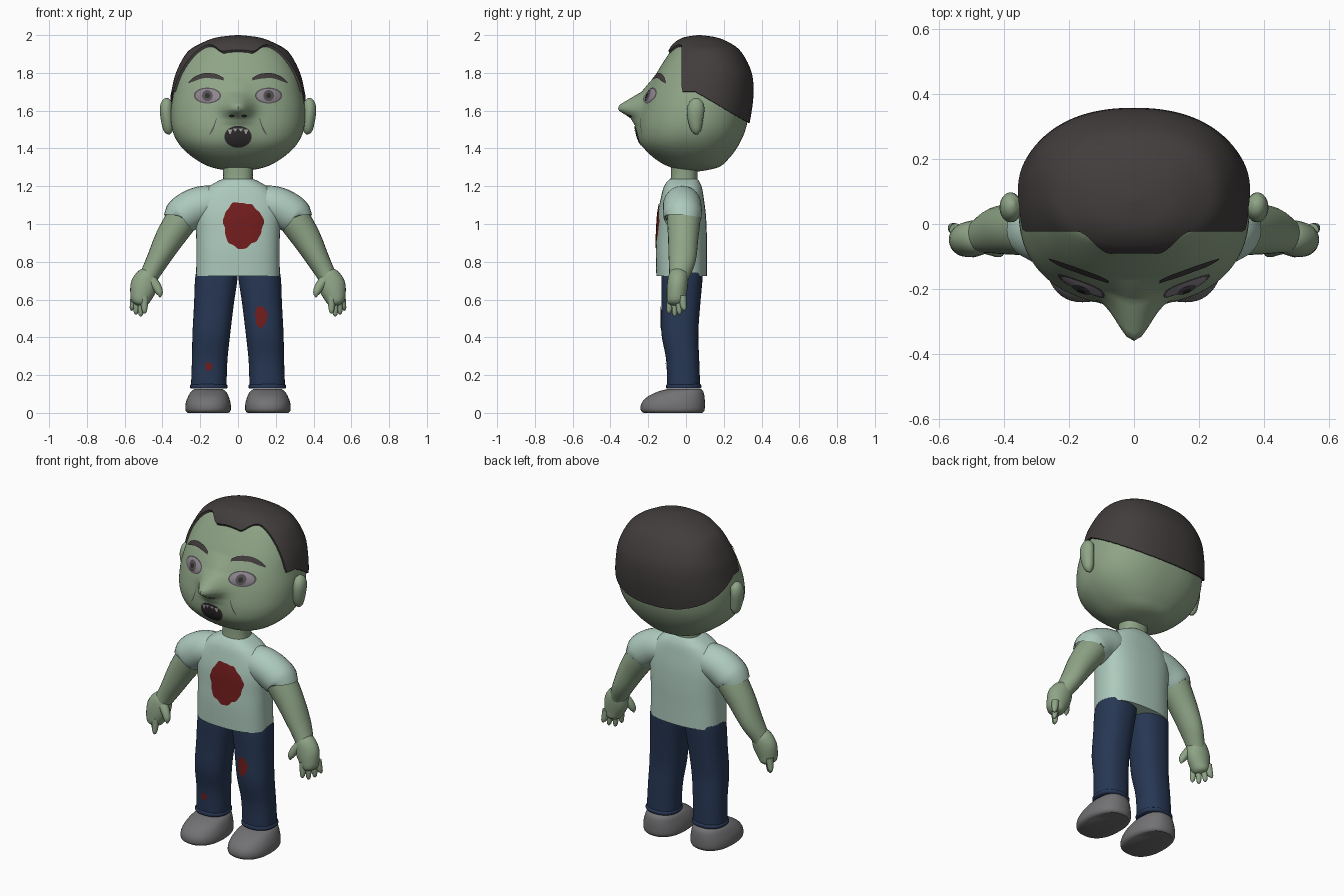
import bpy, bmesh, math
from mathutils import Vector
from mathutils.bvhtree import BVHTree

if "Cube" in bpy.data.objects:
    bpy.data.objects.remove(bpy.data.objects["Cube"])


def mat(name, r, g, b):
    m = bpy.data.materials.new(name)
    m.diffuse_color = (r, g, b, 1)
    m.use_nodes = True
    m.node_tree.nodes["Principled BSDF"].inputs["Base Color"].default_value = m.diffuse_color
    return m


SKIN = mat("green skin", .275, .376, .242)
SHIRT = mat("pale mint cloth", .42, .59, .51)
HAIR = mat("dark brown hair", .055, .047, .047)
DENIM = mat("navy denim", .020, .038, .088)
SHOE = mat("grey leather", .17, .165, .172)
BLOOD = mat("dark red stain", .17, .012, .012)
EYE = mat("dull eye white", .27, .24, .27)
IRIS = mat("iris grey", .09, .08, .09)
DARK = mat("near black", .03, .026, .027)
TOOTH = mat("tooth grey", .42, .42, .40)


def make(name, rows, material, closed=True, caps=True, front=False):
    """Skin a grid of vertex rows; returns a BVH tree for projecting plates."""
    bm = bmesh.new()
    vs = [[bm.verts.new(p) for p in r] for r in rows]
    n = len(rows[0])
    for a, b in zip(vs, vs[1:]):
        for i in range(n if closed else n - 1):
            j = (i + 1) % n
            bm.faces.new((a[i], a[j], b[j], b[i]))
    if caps:
        bm.faces.new(vs[0][::-1])
        bm.faces.new(vs[-1])
    bmesh.ops.remove_doubles(bm, verts=bm.verts, dist=1e-5)
    bm.normal_update()
    if front:
        bmesh.ops.reverse_faces(bm, faces=[f for f in bm.faces if f.normal.y > 0])
    else:
        bmesh.ops.recalc_face_normals(bm, faces=bm.faces)
    me = bpy.data.meshes.new(name)
    tree = BVHTree.FromBMesh(bm)
    bm.to_mesh(me)
    bm.free()
    ob = bpy.data.objects.new(name, me)
    bpy.context.collection.objects.link(ob)
    me.materials.append(material)
    bpy.ops.object.select_all(action='DESELECT')
    ob.select_set(True)
    bpy.context.view_layer.objects.active = ob
    bpy.ops.object.shade_smooth_by_angle(angle=math.radians(45))
    return tree


def spline(t, u):
    """Catmull-Rom sample of table t at u in 0..1."""
    f = u * (len(t) - 1)
    i = min(int(f), len(t) - 2)
    f -= i
    p = [t[max(0, min(len(t) - 1, i + k))] for k in (-1, 0, 1, 2)]
    return [.5 * (2 * b + (c - a) * f + (2 * a - 5 * b + 4 * c - d) * f * f
                  + (3 * b - a - 3 * c + d) * f ** 3) for a, b, c, d in zip(*p)]


def section(t, u, th, n=2.3):
    """Point on a body given by sections (z, centre x, half width, y front, y back)."""
    z, cx, hw, yf, yb = spline(t, u)
    c, s = math.cos(th), math.sin(th)
    e = 2 / n
    return Vector((cx + hw * math.copysign(abs(c) ** e, c),
                   (yf + yb) / 2 + (yb - yf) / 2 * math.copysign(abs(s) ** e, s), z))


def body(name, t, material, rings=24, n=2.3, seg=48):
    return make(name, [[section(t, i / rings, 2 * math.pi * j / seg, n) for j in range(seg)]
                       for i in range(rings + 1)], material)


def tube(name, pts, material, rings=14, seg=24):
    """Tube through points (x, y, z, radius in the x-z plane, radius along y)."""
    rows = []
    for i in range(rings + 1):
        u = i / rings
        p = spline(pts, u)
        d = Vector(spline(pts, min(1, u + .02))[:3]) - Vector(spline(pts, max(0, u - .02))[:3])
        side = d.cross(Vector((0, 1, 0))).normalized()
        up = side.cross(d).normalized()
        rows.append([Vector(p[:3]) + side * max(p[3], .001) * math.cos(a) + up * max(p[4], .001) * math.sin(a)
                     for a in (2 * math.pi * j / seg for j in range(seg))])
    make(name, rows, material)


def plate(name, tree, f, material, off=.004, ns=7, nt=32, dome=0):
    """Thin sheet laid on the front of a surface; f(s, t) gives (x, z)."""
    rows = []
    for i in range(ns + 1):
        row = []
        for j in range(nt + 1):
            x, z = f(i / ns, j / nt)
            hit = tree.ray_cast(Vector((x, -2, z)), Vector((0, 1, 0)))[0]
            row.append((x, (hit.y if hit else 0) - off - dome * (1 - (i / ns) ** 2), z))
        rows.append(row)
    make(name, rows, material, closed=False, caps=False, front=True)


def disc(cx, cz, rx, rz, wob=0):
    def f(s, t):
        a = 2 * math.pi * t
        k = s * (1 + wob * (math.sin(3 * a + 1) + .7 * math.sin(7 * a) + .4 * math.sin(13 * a)))
        return cx + rx * k * math.cos(a), cz + rz * k * math.sin(a)
    return f


def band(pts, side=1):
    """Tapered strip along points (x, z, half thickness)."""
    def f(s, t):
        x, z, w = spline(pts, t)
        return side * x, z + w * (2 * s - 1)
    return f


# Head with a pointed nose
HEAD = [(1.988, 0, 0, .07, .07), (1.975, 0, .11, -.01, .16), (1.945, 0, .19, -.06, .23),
        (1.90, 0, .26, -.092, .285), (1.80, 0, .315, -.155, .335), (1.70, 0, .34, -.205, .345),
        (1.60, 0, .355, -.235, .335), (1.50, 0, .348, -.25, .315), (1.42, 0, .31, -.235, .28),
        (1.35, 0, .235, -.17, .23), (1.30, 0, .14, -.08, .17), (1.275, 0, 0, .05, .05)]
NOSE = [(1.78, 0), (1.70, .03), (1.63, .125), (1.605, .128), (1.56, .05), (1.52, .02), (1.40, 0)]


def head(u, th):
    p = section(HEAD, u, th)
    if p.y < 0:
        for (z1, a1), (z0, a0) in zip(NOSE, NOSE[1:]):
            if z0 <= p.z <= z1:
                p.y -= (a0 + (a1 - a0) * (p.z - z0) / (z1 - z0)) * math.exp(-(p.x / .07) ** 2)
                break
    return p


SEG = 144
ANG = [2 * math.pi * j / SEG for j in range(SEG)]
face = make("head", [[head(i / 110, a) for a in ANG] for i in range(111)], SKIN)


# Hair cap: shell over the head cut along the hairline
def hairy(p):
    k = max(0, min(1, (abs(p.x) - .07) / .1))
    front = -.085 + .065 * k * k * (3 - 2 * k)
    low = 1.70 if p.y < .05 else 1.70 - .585 * (p.y - .05)
    return p.y > front and p.z > low


edge = []
for a in ANG:
    u = 0
    while hairy(head(u, a)):
        u += .002
    edge.append(u)
rows = []
for i in range(26):
    row = []
    for a, e in zip(ANG, edge):
        p = head(e * min(i, 24) / 24, a)
        row.append(p + (p - Vector((0, .05, 1.65))).normalized() * (.013 if i < 25 else -.01))
    rows.append(row)
make("hair", rows, HAIR, caps=False)

# Neck and shirt
body("neck", [(1.19, 0, .085, -.09, .065), (1.25, 0, .078, -.08, .06), (1.34, 0, .085, -.08, .07)], SKIN, 8)
chest = body("shirt", [(.725, 0, .222, -.157, .11), (.85, 0, .22, -.16, .11), (.95, 0, .222, -.156, .11),
                       (1.05, 0, .228, -.15, .105), (1.13, 0, .215, -.135, .095), (1.19, 0, .165, -.12, .085),
                       (1.225, 0, .11, -.10, .07), (1.238, 0, .08, -.085, .06)], SHIRT, 32, 2.6)
plate("chest_stain", chest, disc(.025, .995, .105, .122, .05), BLOOD, nt=64)

# Mouth and teeth
plate("mouth", face, disc(0, 1.462, .072, .058), DARK)
for x in (-.042, -.015, .015, .042):
    h = .024 if abs(x) > .03 else .014
    plate("tooth", face, lambda s, t, x=x, h=h: (x + .012 * (2 * s - 1) * (1 - .8 * t), 1.508 - h * t - abs(x) * .2),
          TOOTH, .007, 4, 4)

for sd, tag in ((-1, "right_"), (1, "left_")):
    # Eyes, brows and cheek creases
    ex, ez = sd * .162, 1.68
    plate(tag + "eyelid", face, disc(ex, ez, .072, .042), IRIS, .003)
    plate(tag + "eye", face, disc(ex, ez, .064, .036), EYE, .005, dome=.008)
    plate(tag + "iris", face, disc(ex, ez, .028, .029), IRIS, .0135, dome=.001)
    plate(tag + "pupil", face, disc(ex, ez, .013, .014), DARK, .0165)
    plate(tag + "brow", face, band([(.078, 1.768, .007), (.12, 1.782, .013), (.18, 1.785, .013),
                                    (.23, 1.768, .011), (.262, 1.748, .003)], sd), HAIR, .009, 4)
    plate(tag + "cheek_crease", face, band([(.115, 1.555, .006), (.13, 1.51, .008), (.15, 1.475, .004)], sd),
          IRIS, .002, 2, 8)
    plate(tag + "nostril", face, disc(sd * .033, 1.572, .016, .007), DARK, .003)

    # Ear
    tube(tag + "ear", [(sd * .362, .062, 1.475, .004, .004), (sd * .368, .055, 1.495, .025, .026),
                       (sd * .375, .05, 1.55, .033, .040), (sd * .38, .052, 1.61, .034, .046),
                       (sd * .375, .06, 1.65, .026, .032), (sd * .37, .065, 1.665, .004, .004)], SKIN)

    # Sleeve, arm, palm and fingers
    tube(tag + "sleeve", [(sd * .08, -.02, 1.12, .08, .085), (sd * .16, -.02, 1.105, .10, .10),
                          (sd * .23, -.02, 1.085, .103, .103), (sd * .295, -.018, 1.045, .100, .102),
                          (sd * .305, -.018, 1.035, .085, .09)], SHIRT)
    tube(tag + "arm", [(sd * .25, -.012, 1.09, .08, .085), (sd * .30, -.012, 1.02, .085, .088),
                       (sd * .365, -.015, .92, .076, .08), (sd * .425, -.02, .81, .06, .072),
                       (sd * .468, -.035, .73, .05, .055), (sd * .485, -.045, .69, .045, .05)], SKIN, 20)
    tube(tag + "palm", [(sd * .462, -.035, .765, .01, .01), (sd * .472, -.038, .74, .05, .048),
                        (sd * .495, -.045, .68, .072, .055), (sd * .512, -.05, .62, .06, .052),
                        (sd * .52, -.05, .58, .042, .045), (sd * .523, -.05, .565, .005, .005)], SKIN)
    for x, y, z in ((.495, -.09, .525), (.515, -.06, .51), (.54, -.035, .52), (.562, -.01, .54)):
        bx, by = .515 + (x - .52) * .8, -.05 + (y + .05) * .8
        tube(tag + "finger", [(sd * bx, by, .62, .02, .02), (sd * (bx + x) / 2, (by + y) / 2, .57, .018, .017),
                              (sd * x, y, z + .012, .012, .012), (sd * x, y, z, .002, .002)], SKIN, 8, 12)
    tube(tag + "thumb", [(sd * .465, -.06, .71, .03, .03), (sd * .432, -.075, .67, .025, .024),
                         (sd * .415, -.085, .635, .018, .018), (sd * .412, -.088, .612, .003, .003)], SKIN, 10, 14)

    # Trouser leg with cuff and stain
    leg = body(tag + "trouser_leg", [(.135, sd * .155, .094, -.10, .075), (.28, sd * .150, .094, -.105, .07),
                                     (.42, sd * .141, .10, -.13, .065), (.57, sd * .128, .105, -.13, .075),
                                     (.72, sd * .114, .112, -.13, .088), (.80, sd * .105, .10, -.12, .085)], DENIM)
    body(tag + "cuff", [(.128, sd * .155, .092, -.10, .075), (.134, sd * .155, .099, -.106, .081),
                        (.146, sd * .155, .099, -.106, .081), (.152, sd * .155, .092, -.10, .075)], DENIM, 8)
    spot = disc(.122, .51, .032, .057, .07) if sd > 0 else disc(-.155, .245, .018, .022, .1)
    plate(tag + "leg_stain", leg, spot, BLOOD)

    # Shoe
    body(tag + "shoe", [(0, sd * .158, .108, -.225, .088), (.015, sd * .158, .12, -.24, .098),
                        (.05, sd * .158, .119, -.236, .10), (.085, sd * .157, .108, -.205, .098),
                        (.112, sd * .156, .093, -.15, .092), (.126, sd * .156, .075, -.10, .08)], SHOE, 18)
